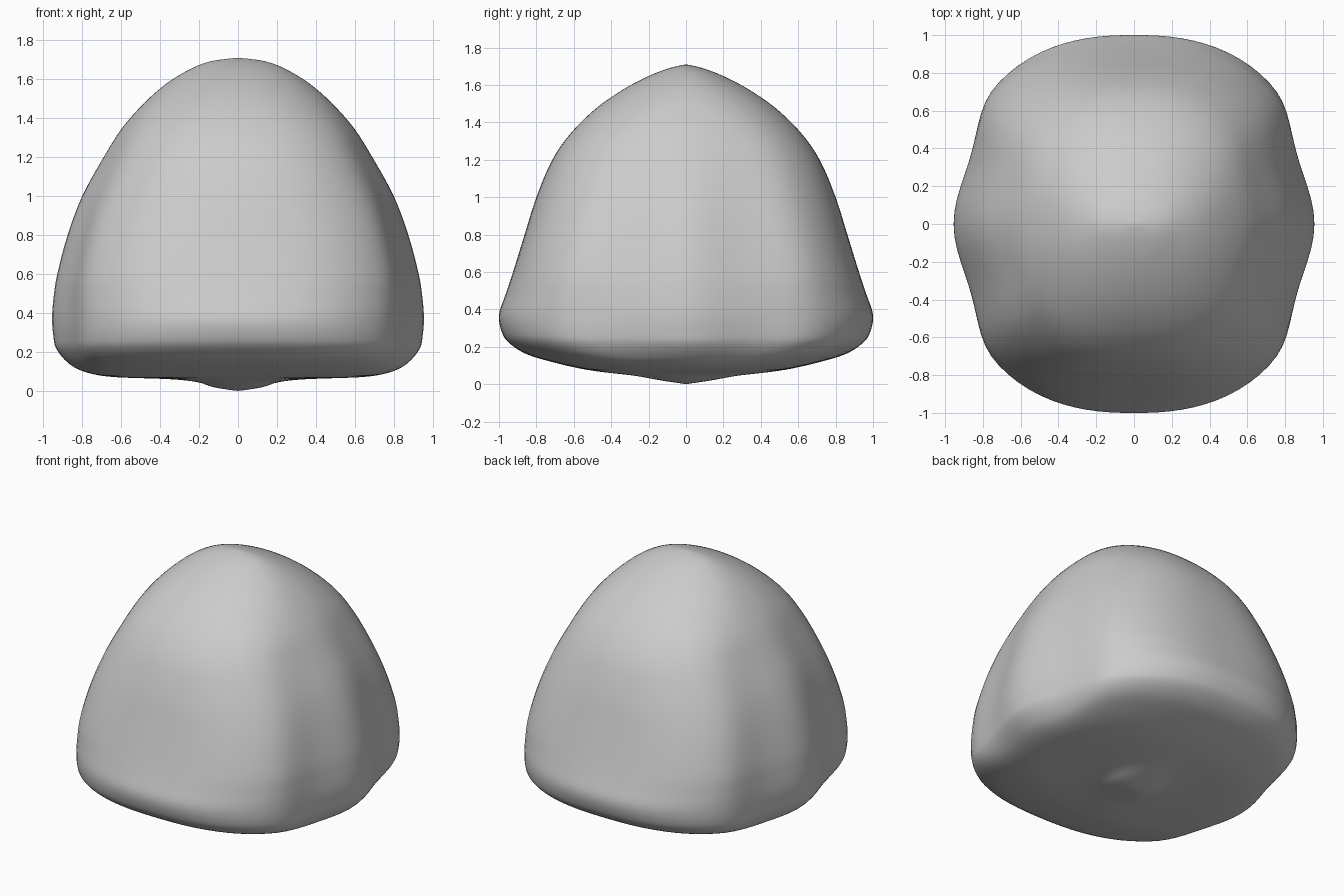
import bpy, bmesh, math

if "Cube" in bpy.data.objects:
    bpy.data.objects.remove(bpy.data.objects["Cube"])

# Profile rows: height, half width (x), half depth (y), squareness exponent, side tenting
ROWS = [
    (0.006, 0.05, 0.035, 2.0, 0), (0.02, 0.13, 0.13, 2.0, 0), (0.045, 0.21, 0.27, 2.0, 0),
    (0.06, 0.35, 0.40, 2.1, 0), (0.07, 0.62, 0.48, 2.3, 0), (0.085, 0.74, 0.57, 2.5, 0.01),
    (0.115, 0.83, 0.70, 2.55, 0.03), (0.16, 0.89, 0.85, 2.55, 0.05),
    (0.22, 0.935, 0.945, 2.5, 0.06), (0.28, 0.948, 0.985, 2.45, 0.06),
    (0.37, 0.955, 1.0, 2.4, 0.06), (0.48, 0.947, 0.965, 2.5, 0.06),
    (0.6, 0.928, 0.925, 2.6, 0.06), (0.8, 0.875, 0.863, 2.6, 0.055),
    (1.0, 0.80, 0.80, 2.5, 0.045), (1.2, 0.69, 0.715, 2.45, 0.03),
    (1.35, 0.595, 0.61, 2.4, 0.015), (1.48, 0.48, 0.475, 2.25, 0),
    (1.58, 0.365, 0.33, 2.1, 0), (1.65, 0.25, 0.195, 2.0, 0),
    (1.69, 0.15, 0.09, 2.0, 0), (1.706, 0.05, 0.025, 2.0, 0),
]
SIDES, STEPS = 96, 4


def smooth_rows(rows):
    """Catmull-Rom interpolation between the profile rows."""
    out = []
    for i in range(len(rows) - 1):
        a, b, c, d = (rows[max(0, min(len(rows) - 1, i + k))] for k in (-1, 0, 1, 2))
        for s in range(STEPS):
            t = s / STEPS
            out.append([0.5 * (2 * q + (r - p) * t + (2 * p - 5 * q + 4 * r - w) * t * t
                               + (3 * q - p - 3 * r + w) * t ** 3)
                        for p, q, r, w in zip(a, b, c, d)])
    return out + [rows[-1]]


def ring(bm, z, a, b, n, tent):
    """One rounded-square cross-section whose left and right sides come to a soft ridge."""
    verts = []
    for i in range(SIDES):
        t = 2 * math.pi * i / SIDES
        c, s = math.cos(t), math.sin(t)
        r = (abs(c) ** n + abs(s) ** n) ** (-1 / n)
        dip = tent * math.sin(4 * t) ** 2 if abs(c) > abs(s) else 0
        verts.append(bm.verts.new((a * r * c * (1 - dip), b * r * s, z)))
    return verts


# Rounded body, lofted through the cross-sections and closed at both ends
bm = bmesh.new()
rings = [ring(bm, *row) for row in smooth_rows(ROWS)]
for lo, hi in zip(rings, rings[1:]):
    for i in range(SIDES):
        j = (i + 1) % SIDES
        bm.faces.new((lo[i], lo[j], hi[j], hi[i]))
for loop, z in ((rings[0], 0.0), (rings[-1], 1.71)):
    tip = bm.verts.new((0, 0, z))
    for i in range(SIDES):
        bm.faces.new((loop[i], loop[(i + 1) % SIDES], tip))
bmesh.ops.recalc_face_normals(bm, faces=bm.faces[:])
for f in bm.faces:
    f.smooth = True

mesh = bpy.data.meshes.new("rounded_body")
bm.to_mesh(mesh)
bm.free()
body = bpy.data.objects.new("rounded_body", mesh)
bpy.context.collection.objects.link(body)

# Plain grey
grey = bpy.data.materials.new("light_grey")
grey.diffuse_color = (0.6, 0.6, 0.6, 1)
grey.use_nodes = True
grey.node_tree.nodes["Principled BSDF"].inputs["Base Color"].default_value = grey.diffuse_color
mesh.materials.append(grey)
